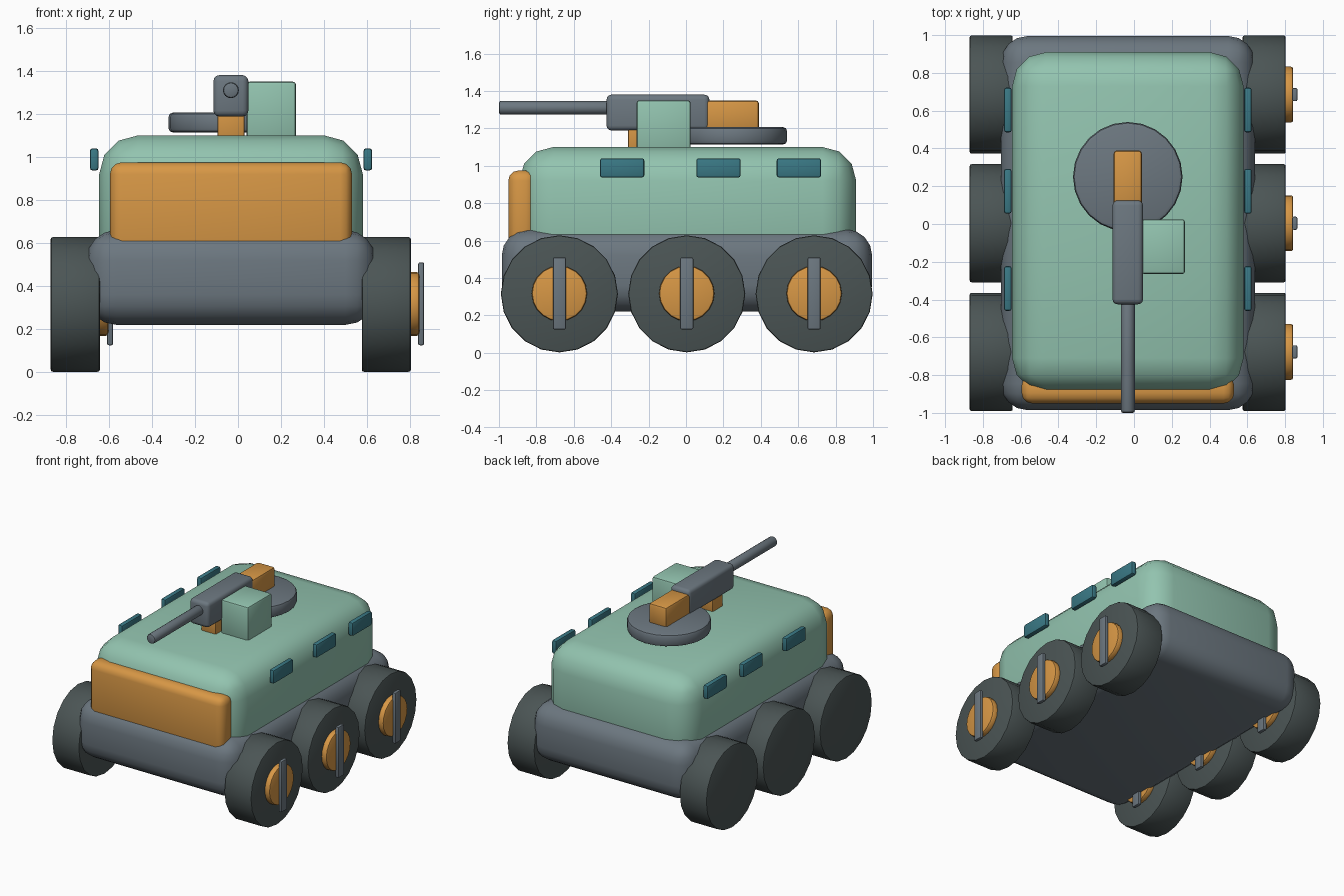
import bpy
from math import radians

default = bpy.data.objects.get("Cube")
if default:
    bpy.data.objects.remove(default, do_unlink=True)


def material(name, r, g, b):
    m = bpy.data.materials.new(name)
    m.use_nodes = True
    m.diffuse_color = (r, g, b, 1)
    m.node_tree.nodes["Principled BSDF"].inputs["Base Color"].default_value = (r, g, b, 1)
    return m


MINT = material("mint_paint", 0.29, 0.55, 0.43)
ORANGE = material("orange_paint", 0.68, 0.31, 0.06)
STEEL = material("steel_grey", 0.15, 0.185, 0.215)
RUBBER = material("dark_rubber", 0.07, 0.09, 0.09)
GLASS = material("teal_glass", 0.042, 0.19, 0.235)


def finish(name, mat, bevel, segments):
    """Name, colour, round the edges and smooth the newest object."""
    ob = bpy.context.object
    ob.name = ob.data.name = name
    ob.data.materials.append(mat)
    bpy.ops.object.transform_apply(location=False, rotation=True, scale=True)
    mod = ob.modifiers.new("rounding", 'BEVEL')
    mod.width, mod.segments = bevel, segments
    mod.limit_method = 'ANGLE'
    mod.angle_limit = radians(40)
    bpy.ops.object.modifier_apply(modifier=mod.name)
    bpy.ops.object.shade_smooth_by_angle(angle=radians(38))
    return ob


def box(name, mat, x, y, z, bevel, segments=3):
    """Rounded box from (min, max) pairs."""
    spans = (x, y, z)
    bpy.ops.mesh.primitive_cube_add(size=1, location=[(a + b) / 2 for a, b in spans])
    bpy.context.object.scale = [b - a for a, b in spans]
    return finish(name, mat, bevel, segments)


def disc(name, mat, centre, radius, depth, axis, sides, bevel):
    """Rounded cylinder along one axis."""
    turn = {'X': (0, radians(90), 0), 'Y': (radians(90), 0, 0), 'Z': (0, 0, 0)}[axis]
    bpy.ops.mesh.primitive_cylinder_add(vertices=sides, radius=radius, depth=depth,
                                        location=centre, rotation=turn)
    return finish(name, mat, bevel, 2)


MID = -0.033  # centre line of the vehicle

# Hull, cabin and front panel
box("lower_hull", STEEL, (-0.705, 0.64), (-0.985, 0.995), (0.22, 0.66), 0.14, 4)
box("upper_body", MINT, (-0.645, 0.58), (-0.89, 0.91), (0.40, 1.10), 0.18)
box("front_panel", ORANGE, (-0.595, 0.53), (-0.95, -0.80), (0.54, 0.975), 0.055)

# Wheels: every hub and bar sits on the +x face of its wheel
for side, inner in (("right", -0.87), ("left", 0.575)):
    face = inner + 0.228
    for place, y in (("front", -0.677), ("middle", 0.004), ("rear", 0.685)):
        tag = side + "_" + place
        disc(tag + "_wheel", RUBBER, (inner + 0.114, y, 0.315), 0.313, 0.228, 'X', 20, 0.01)
        disc(tag + "_hub", ORANGE, (face + 0.01, y, 0.317), 0.148, 0.06, 'X', 20, 0.012)
        box(tag + "_hub_bar", STEEL, (face + 0.034, face + 0.062),
            (y - 0.035, y + 0.035), (0.125, 0.51), 0.008, 2)

# Side windows
for place, y in (("front", -0.46), ("middle", 0.055), ("rear", 0.485)):
    for side, x in (("right", -0.688), ("left", 0.583)):
        box(side + "_" + place + "_window", GLASS, (x, x + 0.04),
            (y, y + 0.237), (0.937, 1.04), 0.012, 2)

# Turret ring, mount and gun
disc("turret_ring", STEEL, (MID, 0.25, 1.16), 0.29, 0.092, 'Z', 24, 0.02)
box("gun_post", ORANGE, (-0.095, 0.03), (-0.31, -0.185), (1.08, 1.25), 0.01, 2)
box("gun_rear_block", ORANGE, (-0.108, 0.042), (0.08, 0.39), (1.19, 1.35), 0.018, 2)
box("gun_body", STEEL, (-0.114, 0.048), (-0.425, 0.125), (1.188, 1.38), 0.027)
disc("gun_barrel", STEEL, (MID, -0.69, 1.31), 0.037, 0.62, 'Y', 16, 0.012)
box("turret_box", MINT, (0.04, 0.27), (-0.265, 0.025), (1.08, 1.35), 0.015, 2)
